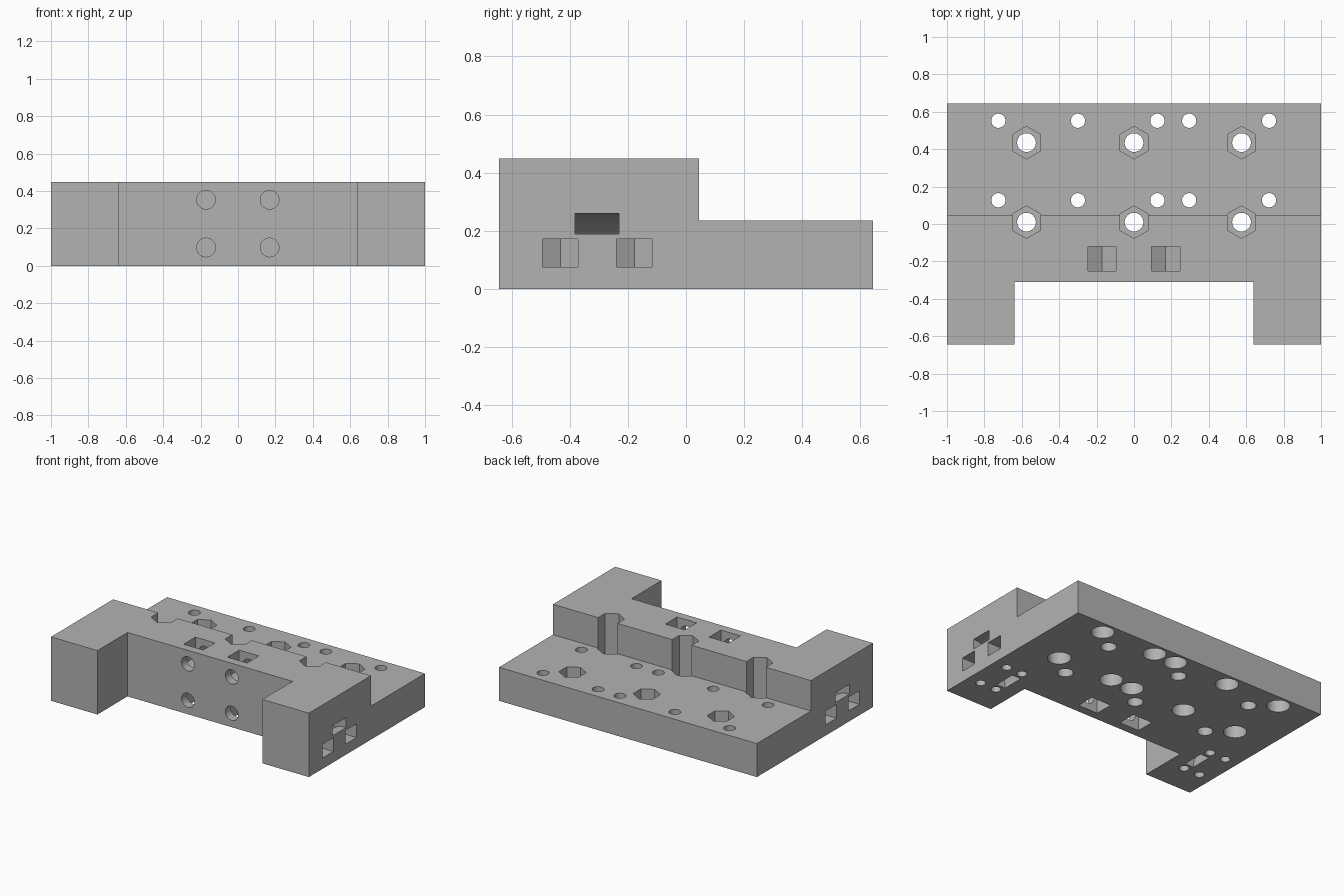
import bpy, bmesh
from math import cos, sin, radians
from mathutils import Vector

cube = bpy.data.objects.get("Cube")
if cube:
    bpy.data.objects.remove(cube, do_unlink=True)

grey = bpy.data.materials.new("matte_grey")
grey.use_nodes = True
grey.diffuse_color = (0.45, 0.45, 0.45, 1)
grey.node_tree.nodes["Principled BSDF"].inputs["Base Color"].default_value = (0.45, 0.45, 0.45, 1)


def prism(name, profile, axis, start, end):
    """Extrude a 2D profile along an axis; profile is (y,z), (x,z) or (x,y)."""
    def place(p, d):
        co = list(p)
        co.insert("xyz".index(axis), d)
        return Vector(co)
    bm = bmesh.new()
    face = bm.faces.new([bm.verts.new(place(p, start)) for p in profile])
    grown = bmesh.ops.extrude_face_region(bm, geom=[face])
    shift = place((0, 0), end - start)
    bmesh.ops.translate(bm, vec=shift, verts=[v for v in grown["geom"] if isinstance(v, bmesh.types.BMVert)])
    bmesh.ops.recalc_face_normals(bm, faces=bm.faces)
    mesh = bpy.data.meshes.new(name)
    bm.to_mesh(mesh)
    bm.free()
    mesh.materials.append(grey)
    obj = bpy.data.objects.new(name, mesh)
    bpy.context.collection.objects.link(obj)
    return obj


def arc(cx, cy, r, a0, a1, steps):
    angles = [radians(a0 + (a1 - a0) * i / steps) for i in range(steps + 1)]
    return [(cx + r * cos(a), cy + r * sin(a)) for a in angles]


def circle(cx, cy, r, sides=40, turn=0):
    return arc(cx, cy, r, turn, turn + 360, sides)[:-1]


def cut(profile, axis, start, end):
    """Subtract a prism from the body."""
    cutter = prism("cutter", profile, axis, start, end)
    cutter.hide_render = True
    mod = body.modifiers.new("cut", "BOOLEAN")
    mod.operation = "DIFFERENCE"
    mod.solver = "EXACT"
    mod.object = cutter
    bpy.ops.object.modifier_apply(modifier=mod.name)
    bpy.data.objects.remove(cutter, do_unlink=True)


# Body: stepped block with a wide notch in the front
BACK, FRONT, TOP, LEDGE = 0.643, -0.643, 0.448, 0.235
body = prism("mounting_block", [(FRONT, 0), (BACK, 0), (BACK, LEDGE), (0.045, LEDGE),
                                (0.045, TOP), (FRONT, TOP)], "x", -1, 1)
bpy.context.view_layer.objects.active = body
body.select_set(True)
cut([(-0.64, -1), (0.64, -1), (0.64, -0.31), (-0.64, -0.31)], "z", -0.1, 1)

# Vertical bolt holes with hexagonal nut pockets
for x in (-0.575, 0, 0.575):
    for y in (0.01, 0.435):
        cut(circle(x, y, 0.087, 6, 30), "z", 0.125, 1)
        cut(circle(x, y, 0.05), "z", -0.1, 1)

# Small screw holes, counterbored from below
for x in (-0.725, -0.3, 0.125, 0.295, 0.722):
    for y in (0.127, 0.552):
        cut(circle(x, y, 0.038), "z", -0.1, 1)
        cut(circle(x, y, 0.074), "z", -0.1, 0.12)

# Front bolt holes with pointed nut slots from the top and bottom
for x in (-0.171, 0.169):
    for z, tip, mouth in ((0.353, -1, 0.6), (0.098, 1, -0.1)):
        cut(circle(x, z, 0.05), "y", -0.5, -0.04)
        w = 0.076
        cut([(x - w, mouth), (x + w, mouth), (x + w, z + tip * 0.044),
             (x, z + tip * 0.088), (x - w, z + tip * 0.044)], "y", -0.25, -0.12)

# Leg details: side nut slots, screw holes and the curved tie channel
for s in (-1, 1):
    for y in (-0.432, -0.178):
        w = 0.061
        cut([(s * 1.1, y - w), (s * 1.1, y + w), (s * 0.74, y + w),
             (s * 0.705, y), (s * 0.74, y - w)], "z", 0.076, 0.172)
        for x in (0.775, 0.9):
            cut(circle(s * x, y, 0.032, 32), "z", -0.1, 0.25)
    ring = arc(1, 0, 0.259, 70, 200, 36) + arc(1, 0, 0.19, 200, 70, 36)
    cut([(s * x, z) for x, z in ring], "y", -0.382, -0.23)

bpy.ops.object.shade_smooth_by_angle(angle=radians(30))
